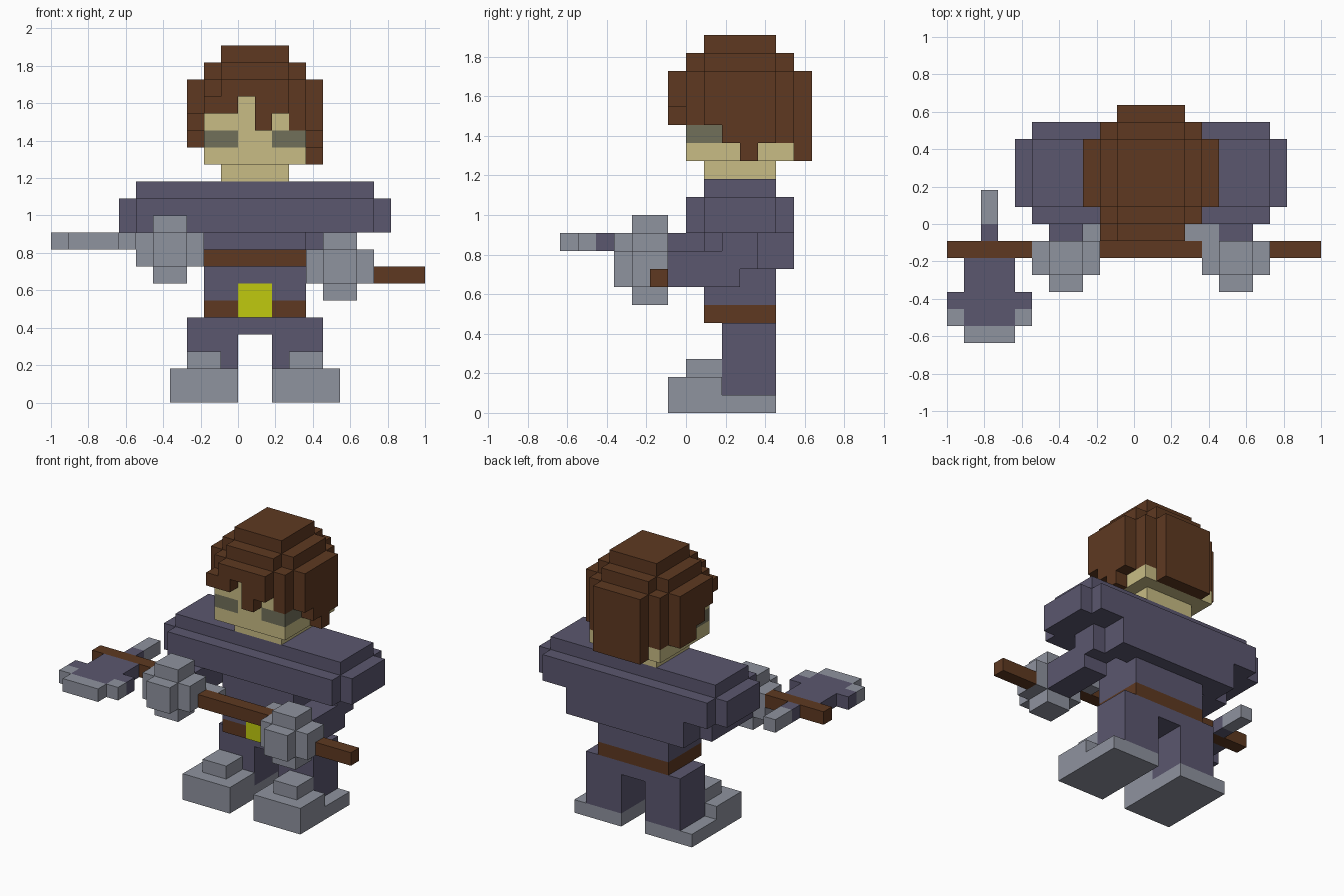
import bpy, bmesh
from mathutils import Vector

if "Cube" in bpy.data.objects:
    bpy.data.objects.remove(bpy.data.objects["Cube"])

U = 1 / 11          # size of one block
MID = 1             # the body's mirror plane, in blocks


def material(name, rgb):
    m = bpy.data.materials.new(name)
    lin = [((c / 255 + 0.055) / 1.055) ** 2.4 for c in rgb]
    m.diffuse_color = (*lin, 1)
    m.use_nodes = True
    m.node_tree.nodes["Principled BSDF"].inputs["Base Color"].default_value = m.diffuse_color
    return m


MATS = {n: material(n, c) for n, c in {
    "brown": (94, 57, 33), "skin": (200, 188, 133), "shadow_grey": (113, 112, 90),
    "slate": (91, 87, 111), "steel": (143, 147, 159), "yellow": (192, 202, 14)}.items()}

grid = {}           # block -> (part, colour); later boxes carve into earlier ones


def box(part, colour, x, y, z, mirror=False):
    """Fill a box of blocks given (min, max) ranges; optionally mirror it in x."""
    for i in range(*x):
        for j in range(*y):
            for k in range(*z):
                grid[i, j, k] = (part, colour)
    if mirror:
        box(part, colour, (2 * MID - x[1], 2 * MID - x[0]), y, z)


# boots and trousers
box("boots", "steel", (2, 6), (-1, 5), (0, 1), True)
box("boots", "steel", (2, 6), (-1, 2), (0, 2), True)
box("boots", "steel", (3, 5), (0, 2), (2, 3), True)
box("trousers", "slate", (2, 5), (2, 5), (1, 5), True)
box("trousers", "slate", (-3, 5), (2, 5), (4, 5))

# shirt: waist, back, shoulders
box("shirt", "slate", (-2, 4), (1, 5), (6, 10))
box("shirt", "slate", (-4, 6), (4, 6), (8, 10))
box("shirt", "slate", (-7, 9), (1, 5), (10, 12))
box("shirt", "slate", (-6, 8), (0, 6), (10, 12))
box("shirt", "slate", (-6, 8), (1, 5), (12, 13))

# belt and buckle
box("belt", "brown", (-2, 4), (1, 5), (5, 6))
box("buckle", "yellow", (0, 2), (1, 2), (5, 7))

# axe: slanted handle, blade with steel edge, rear spike
box("axe_handle", "brown", (-11, -4), (-2, -1), (9, 10))
box("axe_handle", "brown", (-4, 6), (-2, -1), (8, 9))
box("axe_handle", "brown", (6, 11), (-2, -1), (7, 8))
box("axe_head", "steel", (-10, -7), (-7, -6), (9, 10))
box("axe_head", "steel", (-11, -6), (-6, -5), (9, 10))
box("axe_head", "slate", (-10, -7), (-6, -2), (9, 10))
box("axe_head", "slate", (-11, -6), (-5, -4), (9, 10))
box("axe_head", "slate", (-9, -8), (-1, 0), (9, 10))
box("axe_head", "steel", (-9, -8), (0, 2), (9, 10))

# arms and gloves, the one holding the axe head a block higher
box("upper_arms", "slate", (5, 7), (2, 4), (8, 10), True)
for side, x, z in (("left", -4, 8), ("right", 6, 7)):
    arm, glove = side + "_forearm", side + "_glove"
    box(arm, "slate", (x - 1, x + 1), (-1, 3), (z, z + 2))
    box(glove, "steel", (x - 2, x + 2), (-3, -1), (z, z + 2))
    box(glove, "steel", (x - 1, x + 1), (-3, -1), (z - 1, z + 3))
    box(glove, "steel", (x - 1, x + 1), (-4, -3), (z, z + 2))
box("left_glove", "steel", (-3, -1), (-1, 0), (8, 9))
box("right_glove", "steel", (3, 5), (-1, 0), (8, 9))

# neck, face and eyes
box("head", "skin", (-1, 3), (1, 5), (13, 14))
box("head", "skin", (-2, 4), (0, 6), (14, 18))
box("eyes", "shadow_grey", (2, 4), (0, 2), (15, 16), True)

# hair: crown
box("hair", "brown", (-1, 3), (1, 5), (20, 21))
box("hair", "brown", (-2, 4), (1, 5), (19, 20))
box("hair", "brown", (-1, 3), (0, 6), (19, 20))
box("hair", "brown", (-2, 4), (0, 6), (18, 19))
# hair: cap and back
box("hair", "brown", (-2, 4), (0, 2), (17, 18))
box("head", "skin", (0, 1), (0, 1), (17, 18))
box("hair", "brown", (3, 4), (0, 2), (16, 17))
box("hair", "brown", (-2, 4), (2, 6), (15, 18))
box("hair", "brown", (-1, 3), (6, 7), (14, 19))
# hair: fringe and lock
box("hair", "brown", (-1, 3), (-1, 0), (18, 19))
box("hair", "brown", (-2, 0), (-1, 0), (17, 18))
box("hair", "brown", (1, 3), (-1, 0), (17, 18))
box("hair", "brown", (1, 2), (-1, 0), (16, 17))
# hair: sides, longer on the right
box("hair", "brown", (4, 5), (1, 5), (16, 19))
box("hair", "brown", (4, 5), (2, 5), (15, 16))
box("hair", "brown", (4, 5), (3, 4), (14, 15))
box("hair", "brown", (-3, -2), (1, 5), (17, 19))
box("hair", "brown", (-3, -2), (2, 5), (16, 17))
box("hair", "brown", (-3, -2), (3, 5), (15, 16))

# turn every part's exposed block sides into clean flat faces
AXES = [Vector(a) for a in ((1, 0, 0), (0, 1, 0), (0, 0, 1))]
for part in dict.fromkeys(p for p, c in grid.values()):
    blocks = {b: c for b, (p, c) in grid.items() if p == part}
    colours = list(dict.fromkeys(blocks.values()))
    bm = bmesh.new()
    for b, c in blocks.items():
        centre = Vector(b) + Vector((0.5, 0.5, 0.5))
        for a in range(3):
            for s in (1, -1):
                n = AXES[a] * s
                if tuple(int(v) for v in Vector(b) + n) in grid:
                    continue
                u, v = AXES[(a + 1) % 3] * 0.5, AXES[(a + 2) % 3] * 0.5 * s
                corners = (-u - v, u - v, u + v, v - u)
                f = bm.faces.new([bm.verts.new((centre + n * 0.5 + k) * U) for k in corners])
                f.material_index = colours.index(c)
    bmesh.ops.remove_doubles(bm, verts=bm.verts, dist=1e-4)
    bmesh.ops.dissolve_limit(bm, angle_limit=0.01, verts=bm.verts, edges=bm.edges,
                             delimit={'MATERIAL'})
    mesh = bpy.data.meshes.new(part)
    bm.to_mesh(mesh)
    bm.free()
    for c in colours:
        mesh.materials.append(MATS[c])
    bpy.context.collection.objects.link(bpy.data.objects.new(part, mesh))
